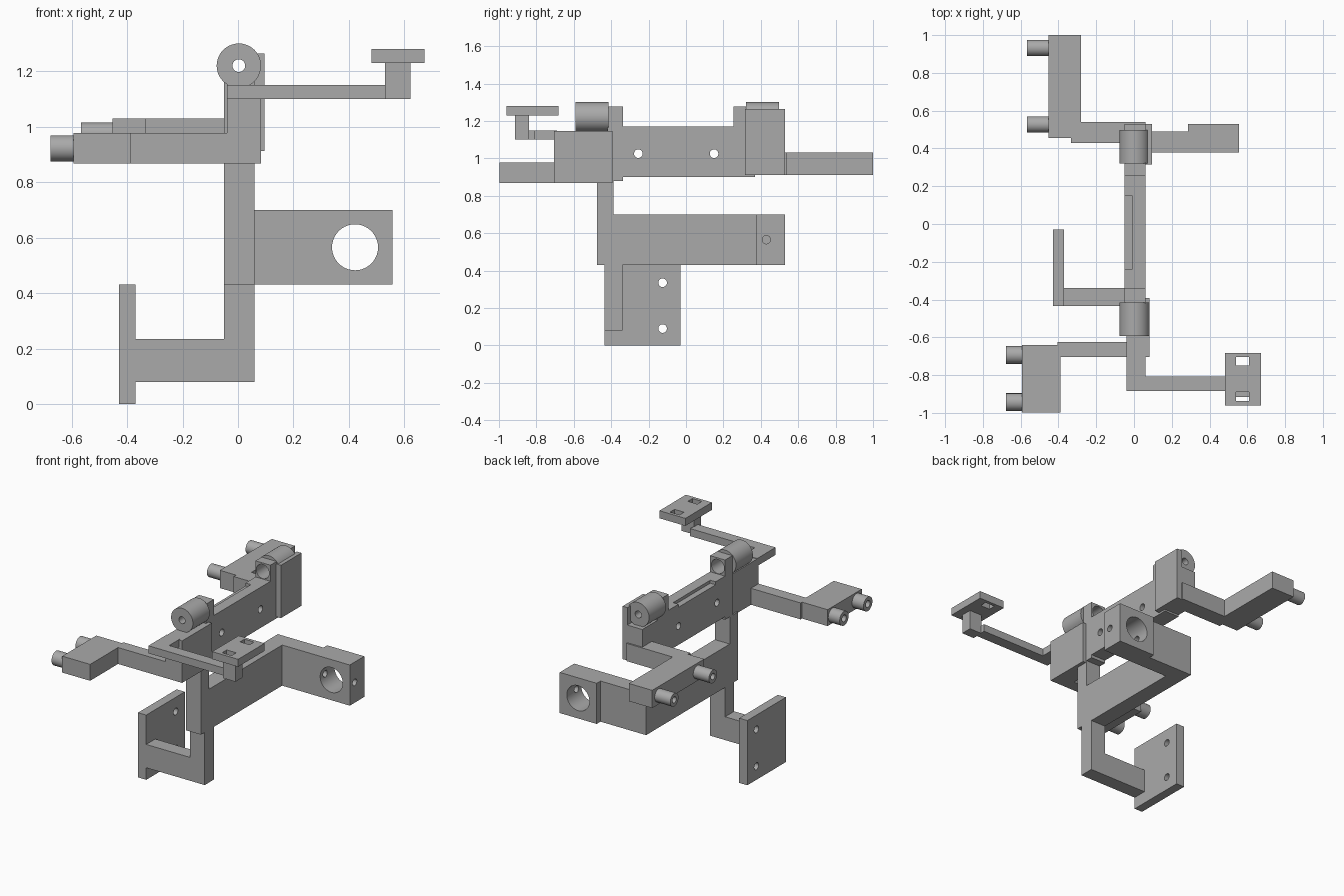
import bpy, bmesh, math
from mathutils import Matrix, Vector

old = bpy.data.objects.get("Cube")
if old:
    bpy.data.objects.remove(old)

grey = bpy.data.materials.new("machined_grey")
grey.use_nodes = True
grey.diffuse_color = (0.4, 0.4, 0.4, 1)
grey.node_tree.nodes["Principled BSDF"].inputs["Base Color"].default_value = (0.4, 0.4, 0.4, 1)


def finish(name, bm, cuts=()):
    mesh = bpy.data.meshes.new(name)
    bm.to_mesh(mesh)
    bm.free()
    mesh.materials.append(grey)
    ob = bpy.data.objects.new(name, mesh)
    bpy.context.collection.objects.link(ob)
    bpy.ops.object.select_all(action='DESELECT')
    bpy.context.view_layer.objects.active = ob
    ob.select_set(True)
    for cutter in cuts:
        cutter.hide_render = True
        mod = ob.modifiers.new("cut", 'BOOLEAN')
        mod.operation = 'DIFFERENCE'
        mod.solver = 'EXACT'
        mod.object = cutter
        bpy.ops.object.modifier_apply(modifier=mod.name)
        bpy.data.objects.remove(cutter)
    ob.select_set(True)
    bpy.ops.object.shade_smooth_by_angle(angle=math.radians(30))
    return ob


def box(name, x, y, z, cuts=()):
    bm = bmesh.new()
    size = [b - a for a, b in (x, y, z)]
    mid = Vector([(a + b) / 2 for a, b in (x, y, z)])
    bmesh.ops.create_cube(bm, size=1, matrix=Matrix.Translation(mid) @ Matrix.Diagonal((*size, 1)))
    return finish(name, bm, cuts)


def rod(name, axis, span, u, z, r, cuts=()):
    """Cylinder along x or y; u is its place on the other level axis."""
    bm = bmesh.new()
    mid = (span[0] + span[1]) / 2
    if axis == 'X':
        place = Matrix.Translation((mid, u, z)) @ Matrix.Rotation(math.pi / 2, 4, 'Y')
    else:
        place = Matrix.Translation((u, mid, z)) @ Matrix.Rotation(math.pi / 2, 4, 'X')
    bmesh.ops.create_cone(bm, cap_ends=True, segments=40, radius1=r, radius2=r,
                          depth=abs(span[1] - span[0]), matrix=place)
    return finish(name, bm, cuts)


def prism(name, outline, z, cuts=()):
    """Plan outline raised between two heights."""
    bm = bmesh.new()
    face = bm.faces.new([bm.verts.new((px, py, z[0])) for px, py in outline])
    top = bmesh.ops.extrude_face_region(bm, geom=[face])["geom"]
    bmesh.ops.translate(bm, vec=(0, 0, z[1] - z[0]),
                        verts=[v for v in top if isinstance(v, bmesh.types.BMVert)])
    bmesh.ops.recalc_face_normals(bm, faces=bm.faces)
    return finish(name, bm, cuts)


CORE = (-0.05, 0.06)

# Foot and post
box("foot_plate", (-0.43, -0.37), (-0.435, -0.03), (0, 0.43),
    [rod("cutter", 'X', (-0.5, -0.3), -0.125, h, 0.023) for h in (0.09, 0.335)])
box("foot_arm", (-0.37, 0.06), (-0.435, -0.34), (0.08, 0.235))
box("lower_post", CORE, (-0.435, -0.34), (0.235, 0.43))
box("upper_post", CORE, (-0.475, -0.388), (0.7, 0.88))

# Middle arm turning into the holed clamp
prism("middle_arm", [(-0.05, -0.475), (0.06, -0.475), (0.06, 0.378), (0.557, 0.378),
                     (0.557, 0.53), (0.285, 0.53), (0.285, 0.49), (-0.05, 0.49)], (0.43, 0.7),
      [rod("cutter", 'Y', (0.3, 0.6), 0.422, 0.565, 0.083),
       rod("cutter", 'X', (0.29, 0.6), 0.43, 0.565, 0.022)])

# Main beam with a shallow slot on top and two cross holes
box("main_beam", CORE, (-0.36, 0.37), (0.9, 1.17),
    [box("cutter", (-0.08, -0.01), (-0.24, 0.15), (1.15, 1.2))] +
    [rod("cutter", 'X', (-0.2, 0.2), y, 1.025, 0.023) for y in (-0.255, 0.15)])

# Pivot cups and capped pivot barrels at both ends
for end, cup, barrel, base in (("front", (-0.42, -0.338), (-0.592, -0.415), 0.88),
                               ("back", (0.255, 0.325), (0.497, 0.32), 1.16)):
    box(end + "_pivot_cup", CORE, cup, (base, 1.277),
        [rod("cutter", 'Y', (cup[0] - 0.05, cup[1] + 0.05), 0.003, 1.22, 0.047)])
    bore_start = barrel[0] + 0.4 * (barrel[1] - barrel[0])
    bore_end = barrel[1] + 0.2 * (barrel[1] - barrel[0])
    rod(end + "_pivot_barrel", 'Y', barrel, 0.003, 1.22, 0.08,
        [rod("cutter", 'Y', (bore_start, bore_end), 0.003, 1.22, 0.047),
         rod("cutter", 'Y', (barrel[0] * 1.1, barrel[1] * 0.9), 0.003, 1.22, 0.023)])

# End blocks
box("front_block", (-0.04, 0.083), (-0.705, -0.393), (0.868, 1.147))
box("back_block", CORE, (0.32, 0.53), (0.912, 1.147))
box("back_side_wall", (0.06, 0.095), (0.315, 0.53), (0.912, 1.263))

# Side arms that carry the pins
prism("front_pin_arm", [(0.04, -0.625), (0.04, -0.705), (-0.388, -0.705), (-0.388, -0.998),
                        (-0.593, -0.998), (-0.593, -0.64), (-0.405, -0.64), (-0.405, -0.625)],
      (0.868, 0.977))
prism("back_pin_arm", [(0.06, 0.43), (0.06, 0.54), (-0.28, 0.54), (-0.28, 1.0),
                       (-0.452, 1.0), (-0.452, 0.455), (-0.333, 0.455), (-0.333, 0.43)],
      (0.912, 1.03))


def pin(name, x, y, z, r):
    rod(name, 'X', x, y, z, r, [rod("cutter", 'X', (x[0] - 0.05, x[1] - 0.01), y, z, r * 0.48)])


for n, y in enumerate((-0.943, -0.693)):
    pin(f"front_pin_{n + 1}", (-0.677, -0.59), y, 0.922, 0.047)
for n, y in enumerate((0.527, 0.932)):
    pin(f"back_pin_{n + 1}", (-0.567, -0.45), y, 0.972, 0.043)

# Bent bracket with slotted mounting plate
prism("bracket_arm", [(-0.04, -0.69), (-0.04, -0.883), (0.535, -0.883), (0.535, -0.808),
                      (0.06, -0.808), (0.06, -0.69)], (1.1, 1.15))
box("bracket_riser", (0.53, 0.622), (-0.915, -0.84), (1.1, 1.235))
box("mounting_plate", (0.482, 0.673), (-0.96, -0.682), (1.23, 1.28),
    [box("cutter", (0.54, 0.61), y, (1.2, 1.3)) for y in ((-0.938, -0.89), (-0.75, -0.703))])
